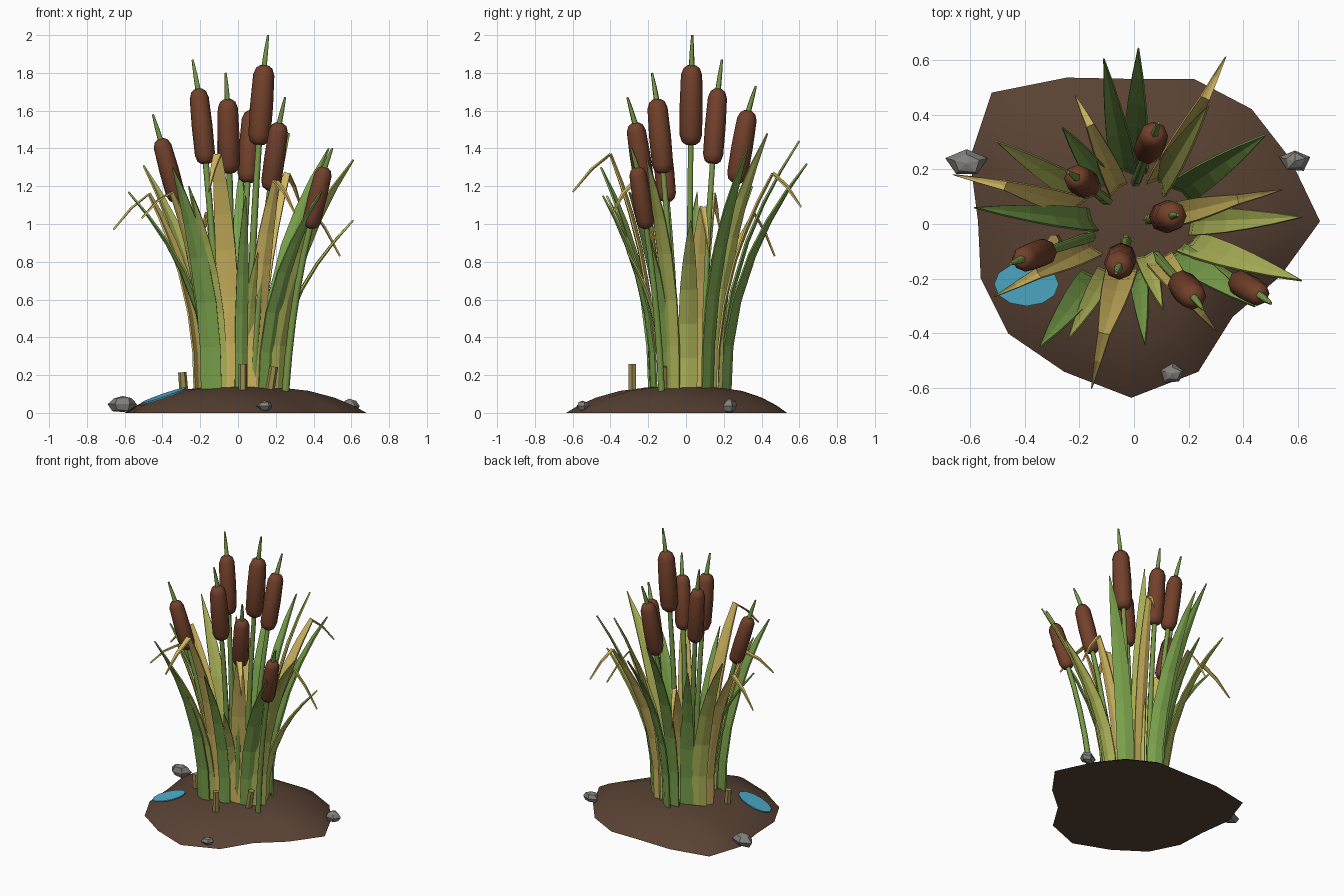
import bpy, bmesh, math, random
from mathutils import Vector as V, Matrix

if "Cube" in bpy.data.objects:
    bpy.data.objects.remove(bpy.data.objects["Cube"])

random.seed(4)


def material(name, col):
    m = bpy.data.materials.new(name)
    m.diffuse_color = (*col, 1)
    m.use_nodes = True
    m.node_tree.nodes["Principled BSDF"].inputs["Base Color"].default_value = m.diffuse_color
    return m


SOIL = material("soil_brown", (0.10, 0.054, 0.034))
HEAD = material("seed_brown", (0.17, 0.052, 0.024))
GREEN = material("leaf_green", (0.19, 0.35, 0.07))
LIME = material("yellow_green", (0.43, 0.47, 0.10))
DRY = material("dry_straw", (0.64, 0.48, 0.12))
STEM = material("stem_green", (0.19, 0.32, 0.065))
STUB = material("old_straw", (0.33, 0.26, 0.08))
ROCK = material("rock_grey", (0.22, 0.215, 0.20))
WATER = material("water_blue", (0.075, 0.41, 0.60))


def make(name, bm, mat, smooth=None):
    bmesh.ops.recalc_face_normals(bm, faces=bm.faces)
    me = bpy.data.meshes.new(name)
    bm.to_mesh(me)
    bm.free()
    me.materials.append(mat)
    if smooth:
        me.shade_smooth()
        me.set_sharp_from_angle(angle=math.radians(smooth))
    ob = bpy.data.objects.new(name, me)
    bpy.context.collection.objects.link(ob)
    return ob


def bridge(bm, rings):
    for a, b in zip(rings, rings[1:]):
        for i in range(len(a)):
            j = (i + 1) % len(a)
            bm.faces.new((a[i], a[j], b[j], b[i]))


def tube(name, pts, radii, mat, sides=6, smooth=None):
    """Capped tube through pts with a radius at each point."""
    bm, rings = bmesh.new(), []
    for k, (p, r) in enumerate(zip(pts, radii)):
        d = (pts[min(k + 1, len(pts) - 1)] - pts[max(k - 1, 0)]).normalized()
        u = d.cross(V((0, 1, 0))).normalized()
        w = d.cross(u)
        rings.append([bm.verts.new(p + r * (u * math.cos(a) + w * math.sin(a)))
                      for a in [2 * math.pi * i / sides for i in range(sides)]])
    bridge(bm, rings)
    bm.faces.new(rings[0])
    bm.faces.new(rings[-1])
    return make(name, bm, mat, smooth)


# soil mound: irregular outline, domed rings
outline = [(.68, .01), (.57, .24), (.43, .42), (.22, .53), (0, .53), (-.245, .535),
           (-.52, .48), (-.60, .24), (-.57, .01), (-.56, -.20), (-.46, -.40),
           (-.255, -.54), (-.01, -.635), (.235, -.54), (.36, -.34), (.535, -.19)]
bm = bmesh.new()
rings = [[bm.verts.new((x * s, y * s, .14 * (1 - s ** 3))) for x, y in outline]
         for s in (1, .9, .75, .55, .3)]
bridge(bm, rings)
bm.faces.new(rings[0])
top = bm.verts.new((0, 0, .14))
for i in range(16):
    bm.faces.new((rings[-1][i], rings[-1][(i + 1) % 16], top))
make("soil_mound", bm, SOIL, 50)

# puddle plate lying on the slope
bm = bmesh.new()
rings = []
for dz in (0, .008):
    ring = []
    for i in range(12):
        a = 2 * math.pi * i / 12
        dx, dy = .118 * math.cos(a), .08 * math.sin(a)
        ring.append(bm.verts.new((-.393 + dx, -.22 + dy, .086 + .34 * dx + .12 * dy + dz)))
    rings.append(ring)
bridge(bm, rings)
for r in rings:
    bm.faces.new(r)
make("puddle", bm, WATER)

# rocks: coarse angular lumps
for n, (pos, size) in enumerate([((-.612, .222, .046), (.076, .056, .05)),
                                 ((.588, .23, .036), (.056, .045, .038)),
                                 ((.14, -.547, .036), (.045, .038, .03))]):
    bm = bmesh.new()
    bmesh.ops.create_uvsphere(bm, u_segments=5, v_segments=4, radius=1)
    for v in bm.verts:
        k = random.uniform(.8, 1.1)
        v.co = V([pos[i] + v.co[i] * size[i] * k for i in range(3)])
    make(f"rock_{n + 1}", bm, ROCK)

# cattails: head bottom, head top, spike tip, head radius
cattails = [((-.32, -.10, 1.12), (-.41, -.13, 1.45), (-.45, -.145, 1.58), .052),
            ((-.17, .14, 1.32), (-.21, .17, 1.715), (-.24, .19, 1.87), .055),
            ((-.045, -.12, 1.27), (-.055, -.155, 1.66), (-.065, -.18, 1.80), .058),
            ((.11, .025, 1.42), (.14, .03, 1.84), (.16, .033, 2.0), .061),
            ((.05, .265, 1.22), (.075, .33, 1.60), (.09, .37, 1.73), .057),
            ((.17, -.215, 1.18), (.22, -.27, 1.535), (.25, -.31, 1.67), .055),
            ((.38, -.21, .98), (.46, -.26, 1.30), (.50, -.29, 1.40), .05)]
for n, (a, b, c, r) in enumerate(cattails):
    a, b, c = V(a), V(b), V(c)
    slope = (b - a) / (b.z - a.z)
    h = a.z - .12
    base = a - slope * h * .6
    base.z = .11
    ctrl = a - slope * h * .45
    start = a + (b - a) * .1
    pts = [base * (1 - t) ** 2 + ctrl * 2 * t * (1 - t) + start * t * t
           for t in (0, .2, .4, .6, .8, 1)]
    tube(f"stem_{n + 1}", pts, [.02, .02, .019, .018, .017, .016], STEM, 6, 70)
    tube(f"seed_head_{n + 1}", [a + (b - a) * t for t in (0, .035, .12, .5, .88, .965, 1)],
         [r * k for k in (.45, .78, .97, 1, .92, .7, .36)], HEAD, 8, 60)
    tube(f"spike_{n + 1}", [b - (b - a) * .03, (b + c) / 2, c], [.016, .012, .006], STEM, 5, 80)


def blade(name, r, path, z_top, width, mat, twist, droop=None):
    """Folded leaf rising from radius r, curving to path; droop = tip after the bend.
    The leaf is turned by twist degrees at its foot, fading out toward the tip."""
    end = V((*path, z_top))
    out = V((path[0], path[1], 0)).normalized()
    base = out * r + V((0, 0, .11))
    side = V((-out.y, out.x, 0))
    ts = (0, .2, .4, .6, .75, .88, 1)
    ws = [1, 1, .99, .9, .7, .42, .03]
    pts = []
    for t in ts:
        p = base.lerp(end, t ** 2.2)
        p.z = base.z + (end.z - base.z) * t
        pts.append(p)
    if droop:
        tip = V(droop)
        ws = [1, 1, .98, .92, .8, .62, .4, .24, .03]
        pts += [end.lerp(tip, .5) + V((0, 0, .02)), tip]
    bm, rows = bmesh.new(), []
    for k, (p, w) in enumerate(zip(pts, ws)):
        d = (pts[min(k + 1, len(pts) - 1)] - pts[max(k - 1, 0)]).normalized()
        turn = Matrix.Rotation(math.radians(twist) * max(0, 1 - k / 10), 3, d)
        s = turn @ side
        nrm = s.cross(d).normalized()
        hw = width * w / 2
        rows.append([bm.verts.new(q) for q in (p - s * hw, p + nrm * hw * .22, p + s * hw)])
    for a, b in zip(rows, rows[1:]):
        for i in (0, 1):
            bm.faces.new((a[i], a[i + 1], b[i + 1], b[i]))
    ob = make(name, bm, mat)
    mod = ob.modifiers.new("thickness", "SOLIDIFY")
    mod.thickness = .01
    mod.offset = 0


# upright leaves: base radius, tip xy, tip z, width, colour, twist
upright = [(.21, (.015, .64), 1.32, .10, GREEN, -30), (.19, (-.11, .60), 1.44, .095, GREEN, -20),
           (.17, (.27, .43), 1.48, .10, LIME, -35), (.20, (.48, .325), 1.40, .11, GREEN, 25),
           (.20, (.61, .025), 1.02, .10, LIME, 0), (.21, (.61, -.205), 1.34, .11, LIME, -35),
           (.18, (.44, -.30), 1.17, .10, GREEN, -20), (.12, (.105, -.31), .85, .07, LIME, 0),
           (.17, (.04, -.44), 1.15, .07, GREEN, 20), (.19, (-.24, -.42), 1.15, .08, LIME, 20),
           (.23, (-.345, -.45), 1.30, .11, GREEN, 25), (.15, (-.58, .06), 1.17, .09, GREEN, 30),
           (.20, (-.50, .30), 1.31, .10, LIME, -30), (.17, (-.26, .35), 1.20, .09, GREEN, -20)]
for n, (r, xy, z, w, m, tw) in enumerate(upright):
    blade(f"leaf_{n + 1}", r, xy, z, w, m, tw)

# dry leaves: base radius, bend xy, bend z, width, drooping tip, twist
dry = [(.18, (.26, .46), 1.27, .09, (.335, .61, 1.09), 40),
       (.16, (.38, .09), 1.09, .09, (.54, .125, .83), -15),
       (.15, (.20, -.27), 1.23, .105, (.30, -.39, 1.06), -20),
       (.17, (-.11, -.40), 1.37, .115, (-.155, -.60, 1.17), 10),
       (.17, (-.35, -.18), 1.17, .10, (-.51, -.265, 1.03), 20),
       (.21, (-.47, .14), 1.16, .09, (-.66, .18, .97), -25),
       (.14, (-.16, .36), 1.06, .08, (-.215, .47, .83), 15)]
for n, (r, xy, z, w, tip, tw) in enumerate(dry):
    blade(f"dry_leaf_{n + 1}", r, xy, z, w, DRY, tw, tip)

# broken stubs at the foot
for n, (x, y, z, lean) in enumerate([(.025, -.285, .26, 0), (-.285, -.06, .215, -.01),
                                     (.165, -.12, .245, .025)]):
    tube(f"stub_{n + 1}", [V((x, y, .09)), V((x + lean, y, z))], [.024, .022], STUB)
